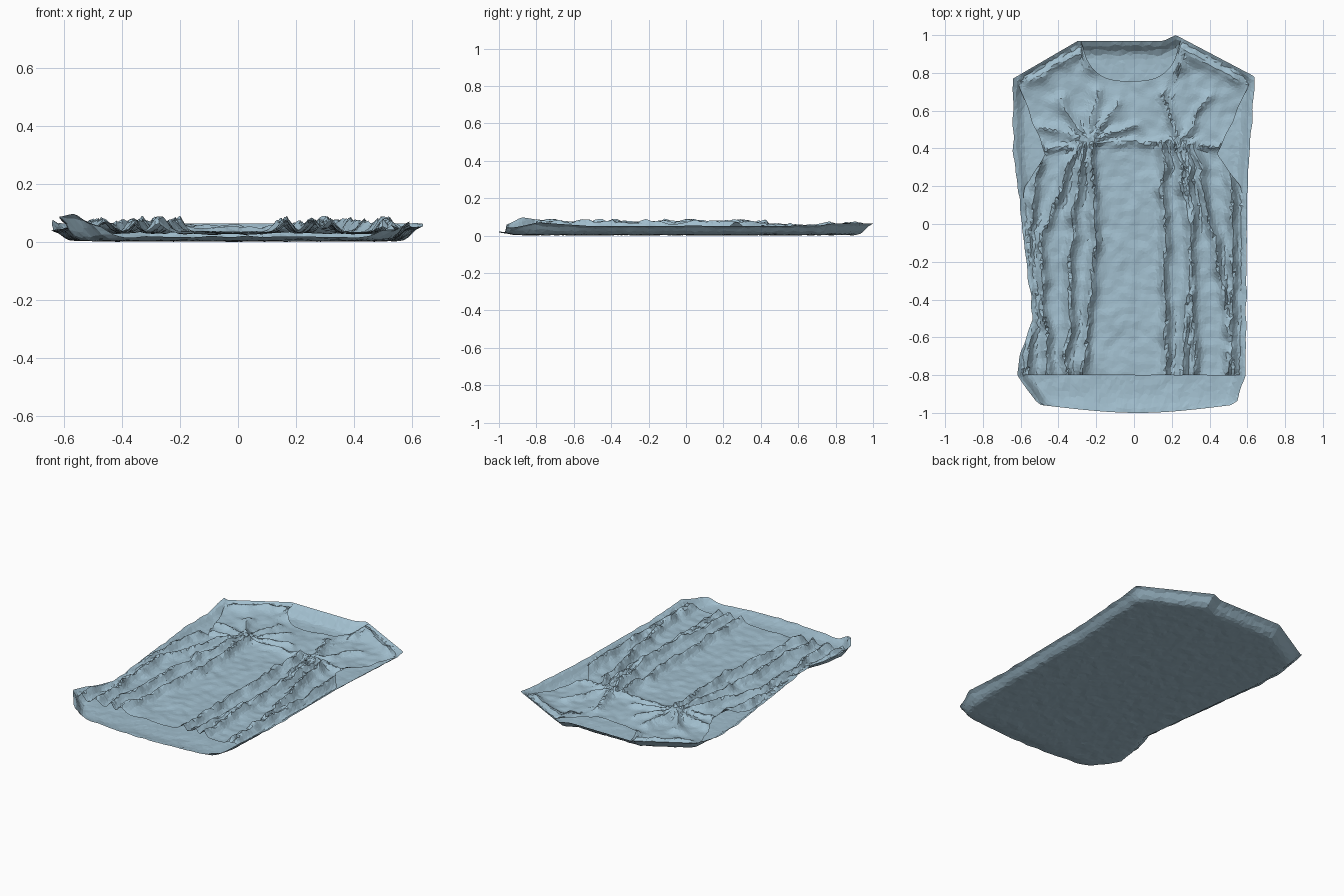
import bpy, bmesh, random
from math import exp, sin, cos, radians
from mathutils import Vector, noise

if "Cube" in bpy.data.objects:
    bpy.data.objects.remove(bpy.data.objects["Cube"])

random.seed(4)
fabric = bpy.data.materials.new("blue_fabric")
fabric.diffuse_color = (0.36, 0.52, 0.62, 1)
fabric.use_nodes = True
fabric.node_tree.nodes["Principled BSDF"].inputs["Base Color"].default_value = fabric.diffuse_color


def lerp(a, b, t):
    return a + (b - a) * t


def bump(d, width):
    return exp(-(d / width) ** 2)


def wobble(x, y, f, k):
    return noise.noise(Vector((x * f, y * f, k)))


def curve(*pts):
    """Piecewise linear profile through (t, value) points."""
    def f(t):
        if t <= pts[0][0]:
            return pts[0][1]
        for (a, va), (b, vb) in zip(pts, pts[1:]):
            if t <= b:
                return lerp(va, vb, (t - a) / (b - a))
        return pts[-1][1]
    return f


# Outline of the garment lying flat: left and right edge by y
left = curve((-1, -.40), (-.95, -.51), (-.8, -.62), (-.68, -.6), (-.5, -.535), (.4, -.64))
right = curve((-1, .44), (-.94, .545), (-.8, .59), (.2, .6), (.78, .64))
armhole = curve((.08, 0), (.2, .04), (.37, .17), (.55, .10), (.78, .015))
shoulder = curve((-.645, .77), (-.3, .97), (.15, .968), (.22, 1), (.64, .78))
# Height of the side edges by y
rim_left = curve((-1, .03), (-.88, .105), (-.6, .06), (.6, .045), (.78, .085))
rim_right = curve((-1, .03), (-.8, .075), (-.5, .055), (.78, .06))


def neckline(x):
    """Rounded scoop between the two shoulder points."""
    t = abs(x + .02) / .265
    return .757 + .24 * (1 - (1 - t ** 3) ** .5) if t < 1 else 1


def front_top(x):
    return min(shoulder(x), neckline(x))


def bust_seam(x):
    return .44 - .2 * x * x + .006 * wobble(x, 0, 12, 3)


def back_hem(x):
    return -1 + .1 * abs(x) ** 2


def front_hem(x):
    return -.8 + .008 * wobble(x, 0, 5, 2)


def front_left(y):
    return left(y) + armhole(y)


def front_right(y):
    return right(y) - armhole(y)


# Long skirt folds: x at the seam, the middle and the hem
folds = []
for top, mid, low in ((-.27, -.33, -.36), (-.22, -.2, -.27), (-.3, -.5, -.46),
                      (-.5, -.56, -.56), (.22, .31, .25), (.15, .16, .17),
                      (.28, .31, .31), (.32, .42, .54), (.5, .53, .5)):
    folds.append(([Vector((top, .42)), Vector((mid, -.1)), Vector((low, -.79))], .046, .024))
# Gathers fanning out of two points on the bust seam
for x, angles in ((-.25, (15, 50, 80, 125, 165, 280)), (.25, (60, 110, 280))):
    for a in map(radians, angles):
        p = Vector((x, .44))
        folds.append(([p, p + .26 * Vector((cos(a), sin(a)))], .028, .026))
# Bust seam ridge and shoulder humps
folds.append(([Vector((x, bust_seam(x))) for x in (-.45, -.25, 0, .25, .45)], .024, .018))
for s in (-1, 1):
    folds.append(([Vector((s * .24, .84)), Vector((s * .25, .93)), Vector((s * .55, .76))], .035, .04))


def fold_height(x, y):
    p = Vector((x + .025 * wobble(x, y, 8, 1), y + .02 * wobble(x, y, 9, 5)))
    h = 0
    for line, height, width in folds:
        best = 9
        for a, b in zip(line, line[1:]):
            t = max(0, min(1, (p - a).dot(b - a) / (b - a).length_squared))
            best = min(best, (p - a.lerp(b, t)).length)
        h = max(h, height * exp(-(best / width) ** 1.5))
    return h * (1 + .5 * wobble(x, y, 12, 2))


def join_sides(z, x, y, width):
    """Lift the cloth to the shared side edges."""
    z = lerp(z, rim_left(y), bump(x - left(y), width))
    return lerp(z, rim_right(y), bump(right(y) - x, width))


def back_z(x, y):
    z = .01 + .004 * wobble(x, y, 16, 7) + .002 * wobble(x, y, 40, 3)
    z = join_sides(z, x, y, .04)
    return lerp(z, max(z, .07), bump(shoulder(x) - y, .045)) + .015 * bump(y + 1, .06)


def front_z(x, y):
    z = .038 + .008 * wobble(x, y, 6, 4) + .006 * wobble(x, y, 18, 9) + fold_height(x, y)
    z = join_sides(z, x, y, .02)
    z = lerp(z, max(.07, back_z(x, y)), bump(shoulder(x) - y, .015))
    return max(z, back_z(x, y) + .002)


def panel(name, lower, upper, edge_l, edge_r, height, nx, ny):
    """Irregular low-poly cloth sheet between two x-profiles and two side edges."""
    bm = bmesh.new()
    grid = []
    for j in range(ny + 1):
        row = []
        for i in range(nx + 1):
            u, v = i / nx, j / ny
            if 0 < i < nx and 0 < j < ny:
                u += random.uniform(-.3, .3) / nx
                v += random.uniform(-.3, .3) / ny
            sheet_x = lerp(-.645, .64, u)
            y = lerp(lower(sheet_x), upper(sheet_x), v)
            x = lerp(edge_l(y), edge_r(y), u)
            if i in (0, nx):
                x += .008 * wobble(0, y, 12, i / nx)
            row.append(bm.verts.new((x, y, height(x, y))))
        grid.append(row)
    for a, b in zip(grid, grid[1:]):
        for i in range(nx):
            bm.faces.new((a[i], a[i + 1], b[i + 1], b[i]))
    bmesh.ops.triangulate(bm, faces=bm.faces[:])
    mesh = bpy.data.meshes.new(name)
    bm.to_mesh(mesh)
    bm.free()
    mesh.materials.append(fabric)
    ob = bpy.data.objects.new(name, mesh)
    bpy.context.collection.objects.link(ob)
    return ob


# Back panel with the longer hem, front skirt, front bodice
parts = [
    panel("back_panel", back_hem, shoulder, left, right, back_z, 64, 80),
    panel("front_lower_panel", front_hem, bust_seam, front_left, front_right, front_z, 80, 66),
    panel("front_upper_panel", bust_seam, front_top, front_left, front_right, front_z, 80, 32),
]
for f in parts[0].data.polygons:
    f.flip()

# Rest the garment on the ground
low = min(v.co.z for o in parts for v in o.data.vertices)
for o in parts:
    for v in o.data.vertices:
        v.co.z -= low
